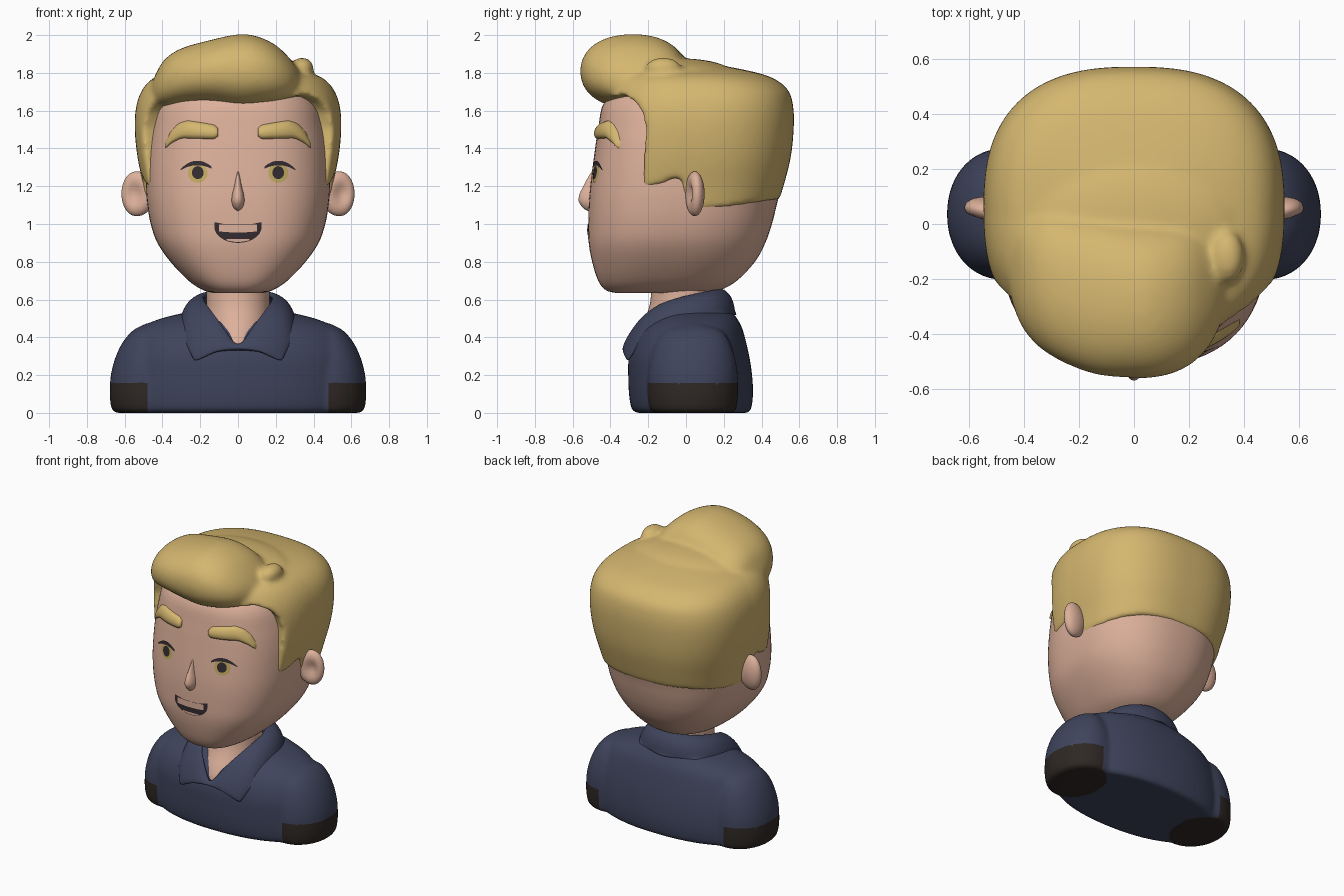
import bpy, bmesh, math
from math import sin, cos, pi, sqrt

if "Cube" in bpy.data.objects:
    bpy.data.objects.remove(bpy.data.objects["Cube"])


def mat(name, r, g, b):
    m = bpy.data.materials.new(name)
    m.diffuse_color = (r, g, b, 1)
    m.use_nodes = True
    m.node_tree.nodes["Principled BSDF"].inputs["Base Color"].default_value = m.diffuse_color
    return m


SKIN = mat("skin", .72, .435, .325)
HAIR = mat("blond hair", .66, .47, .16)
NAVY = mat("navy cloth", .050, .058, .108)
BROWN = mat("dark brown cuff", .028, .021, .018)
DARK = mat("dark lines", .033, .025, .030)
IRIS = mat("gold iris", .55, .41, .12)


def make(name, parts, mats, mirror=False, sharp=60):
    """Join (verts, faces) parts into one smooth object."""
    vs, fs = [], []
    for v, f in parts:
        o = len(vs)
        vs += v
        fs += [[i + o for i in q] for q in f]
    me = bpy.data.meshes.new(name)
    me.from_pydata(vs, [], fs)
    bm = bmesh.new()
    bm.from_mesh(me)
    bmesh.ops.remove_doubles(bm, verts=bm.verts, dist=1e-5)
    if all(e.is_manifold for e in bm.edges):
        bmesh.ops.recalc_face_normals(bm, faces=bm.faces)
    bm.to_mesh(me)
    bm.free()
    for m in mats:
        me.materials.append(m)
    me.polygons.foreach_set("use_smooth", [True] * len(me.polygons))
    me.set_sharp_from_angle(angle=math.radians(sharp))
    ob = bpy.data.objects.new(name, me)
    bpy.context.collection.objects.link(ob)
    if mirror:
        ob.modifiers.new("mirror", "MIRROR")
    return ob


def fuse(ob, size, steps):
    """Blend overlapping volumes into one soft surface."""
    rm = ob.modifiers.new("fuse", "REMESH")
    rm.mode, rm.voxel_size, rm.use_smooth_shade = "VOXEL", size, True
    sm = ob.modifiers.new("soften", "SMOOTH")
    sm.factor, sm.iterations = .5, steps


def sample(rows, u):
    """Smooth (cubic) interpolation through table rows."""
    last = len(rows) - 1
    i = min(int(u), last - 1)
    t = u - i
    out = []
    for p0, p1, p2, p3 in zip(rows[max(i - 1, 0)], rows[i], rows[i + 1], rows[min(i + 2, last)]):
        m1, m2 = (p2 - p0) / 2, (p3 - p1) / 2
        out.append((2*t**3 - 3*t*t + 1)*p1 + (t**3 - 2*t*t + t)*m1 + (3*t*t - 2*t**3)*p2 + (t**3 - t*t)*m2)
    return out


def u_at(rows, h):
    lo, hi = 0, len(rows) - 1
    for _ in range(30):
        mid = (lo + hi) / 2
        lo, hi = (mid, hi) if sample(rows, mid)[0] < h else (lo, mid)
    return lo


def lerp(table, x):
    for (a, p), (b, q) in zip(table, table[1:]):
        if x <= b:
            return p + (q - p) * max(0, (x - a) / (b - a))
    return table[-1][1]


def ring_point(row, th, n, front=None):
    """Superellipse point; the front half may have its own exponent."""
    h, x0, x1, y0, y1 = row
    n = front if front and cos(th) > 0 else n
    f = lambda v: math.copysign(abs(v) ** (2 / n), v)
    return ((x0 + x1) / 2 + (x1 - x0) / 2 * f(sin(th)), (y0 + y1) / 2 + (y1 - y0) / 2 * f(-cos(th)), h)


def skin_rings(nr, seg):
    return [[r*seg + k, r*seg + (k+1) % seg, (r+1)*seg + (k+1) % seg, (r+1)*seg + k]
            for r in range(nr - 1) for k in range(seg)]


def loft(rows, n=2.0, seg=48, sub=3, swap=False, front=None):
    """Superellipse loft; rows are (height, x0, x1, y0, y1)."""
    nr = (len(rows) - 1) * sub + 1
    vs = [ring_point(sample(rows, r / sub), 2*pi*k/seg, n, front) for r in range(nr) for k in range(seg)]
    if swap:
        vs = [(z, y, x) for x, y, z in vs]
    return vs, skin_rings(nr, seg) + [list(range(seg))[::-1], [(nr-1)*seg + k for k in range(seg)]]


def sym(rows, cx=0):
    return [(z, cx - w, cx + w, a, b) for z, w, a, b in rows]


def ellipsoid(c, r, warp=lambda x, y, z: (x, y, z)):
    n, m = 32, 17
    vs = [warp(sin(pi*j/(m-1))*cos(2*pi*i/n), sin(pi*j/(m-1))*sin(2*pi*i/n), -cos(pi*j/(m-1)))
          for j in range(m) for i in range(n)]
    return [tuple(c[k] + r[k]*v[k] for k in range(3)) for v in vs], skin_rings(m, n)


# Head and neck
head = sym([(.635, .13, -.37, .10), (.65, .185, -.425, .18), (.70, .262, -.465, .27), (.80, .358, -.497, .365),
            (.90, .427, -.515, .42), (1.0, .462, -.517, .455), (1.1, .48, -.515, .48), (1.2, .488, -.507, .503),
            (1.35, .486, -.488, .51), (1.5, .465, -.466, .49), (1.65, .42, -.43, .46), (1.74, .30, -.30, .33),
            (1.76, .02, -.02, .03)])
HN = 2.65
make("head", [loft(head, 2.35, 80, 4, False, HN)], [SKIN])
make("neck", [loft(sym([(.28, .09, -.275, .1), (.36, .13, -.288, .12), (.43, .155, -.262, .14),
                        (.5, .165, -.22, .15), (.58, .167, -.19, .15), (.72, .167, -.18, .15)]))], [SKIN])
make("nose", [loft(sym([(1.07, .006, -.52, -.45), (1.085, .024, -.545, -.45), (1.12, .034, -.568, -.45),
                        (1.16, .030, -.563, -.45), (1.2, .020, -.543, -.45), (1.25, .011, -.517, -.45),
                        (1.29, .004, -.49, -.45)]), 2, 24)], [SKIN])


# Ears, cupped on the front side
def cup(x, y, z):
    d = math.exp(-((x - .25)**2 + z*z) / .22)
    return x, y + (.75 * d if y < 0 else 0) + .25 * x, z * (1 + .12 * x)


make("ear", [ellipsoid((.525, .045, 1.16), (.092, .052, .118), cup)], [SKIN], True)

# Hair: cap above a hairline, swept quiff and a small curl fused together
cap = sym([(1.0, .465, -.50, .452), (1.1, .482, -.50, .484), (1.2, .50, -.49, .516), (1.35, .532, -.48, .554),
           (1.5, .547, -.465, .57), (1.62, .54, -.45, .568), (1.71, .508, -.425, .54), (1.775, .445, -.39, .455),
           (1.815, .335, -.31, .315), (1.847, .18, -.2, .13), (1.862, .01, -.06, -.04)])
CN, SEG, ROWS = 2.55, 180, 32
hairline = [(-.47, 1.67), (-.36, 1.68), (-.30, 1.65), (-.25, 1.60), (-.215, 1.50), (-.21, 1.22), (-.19, 1.19),
            (-.1, 1.21), (0, 1.26), (.05, 1.1), (.1, 1.07), (.3, 1.09), (.5, 1.12), (.6, 1.13)]
rings = []
for k in range(SEG):
    th = 2*pi*k/SEG
    ub = u_at(cap, lerp(hairline, ring_point(cap[4], th, CN)[1]))
    col = [ring_point(sample(cap, ub + (len(cap)-1-ub)*r/ROWS), th, CN) for r in range(ROWS + 1)]
    x, y, z = col[0]
    rings.append([(0, .03, 1.4), (x*.84, y*.84, z)] + col)
nr = ROWS + 3
cap_part = ([rings[k][r] for r in range(nr) for k in range(SEG)],
            skin_rings(nr, SEG) + [[(nr-1)*SEG + k for k in range(SEG)]])
quiff = [(x, cz - rz, cz + rz, cy - ry, cy + ry) for x, cy, cz, ry, rz in [
    (-.465, -.15, 1.71, .02, .01), (-.44, -.165, 1.715, .13, .07), (-.39, -.19, 1.745, .21, .125),
    (-.3, -.22, 1.78, .26, .15), (-.15, -.262, 1.803, .282, .17), (0, -.28, 1.808, .279, .196),
    (.1, -.28, 1.806, .274, .188), (.2, -.265, 1.79, .25, .157), (.28, -.245, 1.765, .19, .105),
    (.33, -.22, 1.745, .1, .05), (.345, -.21, 1.74, .02, .01)]]
hair = make("hair", [cap_part, loft(quiff, 2.2, 48, 4, True),
                     ellipsoid((0, .0, 1.78), (.38, .26, .095)),
                     ellipsoid((.34, -.12, 1.825), (.062, .096, .058))], [HAIR])
fuse(hair, .013, 20)


# Face details: strips laid on the face between a lower and an upper curve
def face_y(x, z):
    _, x0, x1, y0, y1 = sample(head, u_at(head, z))
    return (y0 + y1)/2 - (y1 - y0)/2 * (1 - abs(x / x1)**HN)**(1 / HN)


def strip(name, xa, xb, lo, hi, m, off=.004, bulge=0, mirror=True, n=20, rows=6):
    vs = []
    for i in range(n + 1):
        p = i / n
        x = xa + (xb - xa) * (1 - cos(pi*p)) / 2
        for j in range(rows + 1):
            q = (1 - cos(pi*j/rows)) / 2
            z = lo(x) + (hi(x) - lo(x)) * q
            lift = off + bulge * max(0, sin(pi*p)) ** .25 * sqrt(max(0, 1 - (2*q - 1)**2))
            vs.append((x, face_y(x, z) - lift, z))
    w = rows + 1
    fs = [[i*w + j, (i+1)*w + j, (i+1)*w + j + 1, i*w + j + 1] for i in range(n) for j in range(rows)]
    make(name, [(vs, fs)], [m], mirror)


def disc(name, cx, cz, rx, rz, m, off):
    h = lambda x: rz * sqrt(max(0, 1 - ((x - cx)/rx)**2))
    strip(name, cx - rx, cx + rx, lambda x: cz - h(x), lambda x: cz + h(x), m, off)


brow_lo = [(.105, 1.465), (.125, 1.45), (.22, 1.452), (.30, 1.455), (.35, 1.43), (.385, 1.40)]
brow_hi = [(.105, 1.505), (.125, 1.525), (.20, 1.538), (.27, 1.548), (.32, 1.53), (.36, 1.485), (.385, 1.43)]
strip("eyebrow", .105, .385, lambda x: lerp(brow_lo, x), lambda x: lerp(brow_hi, x), HAIR, .0, .028)
disc("iris", .213, 1.27, .052, .052, IRIS, .003)
disc("pupil", .213, 1.272, .031, .034, DARK, .006)
lash_hi = lambda x: 1.335 - 5.5 * (x - .215)**2
strip("eyelash", .14, .305, lambda x: lash_hi(x) - .024 + 2.2*(x - .215)**2, lash_hi, DARK, .007)
arc = lambda d, w: lambda x: d * sqrt(max(0, 1 - (x / w)**2))
strip("mouth", -.125, .125, lambda x: .985 - arc(.085, .125)(x), lambda x: .985 + .2*abs(x), DARK, .003, mirror=False)
strip("upper_teeth", -.1, .1, lambda x: .955 + .6*x*x, lambda x: .998, SKIN, .008, mirror=False)
strip("tongue", -.06, .06, lambda x: .905 + 2.6*x*x, lambda x: .92, SKIN, .006, mirror=False)

# Shirt: body and both sleeves fused, then dark cuffs marked by height and side
body = loft(sym([(.0, .58, -.26, .328), (.02, .60, -.288, .345), (.1, .61, -.302, .355), (.2, .61, -.306, .35),
                 (.3, .60, -.303, .335), (.4, .56, -.272, .312), (.46, .50, -.225, .293), (.502, .40, -.17, .268),
                 (.535, .25, -.12, .235), (.55, .06, -.05, .1)]), 2.2, 64)
sleeve = [(0, .17, -.165, .245), (.015, .195, -.19, .265), (.08, .207, -.202, .274), (.155, .206, -.203, .275),
          (.22, .198, -.2, .272), (.3, .175, -.186, .258), (.38, .135, -.155, .23), (.44, .08, -.1, .18),
          (.475, .01, .02, .06)]
shirt = make("shirt", [body, loft(sym(sleeve, .472), 2.1), loft(sym(sleeve, -.472), 2.1)], [NAVY])
fuse(shirt, .011, 16)
me = bpy.data.meshes.new_from_object(shirt.evaluated_get(bpy.context.evaluated_depsgraph_get()))
shirt.modifiers.clear()
shirt.data = me
me.materials.clear()
me.materials.append(NAVY)
me.materials.append(BROWN)
for p in me.polygons:
    c = p.center
    side = abs(c.x) > .48 and -.21 < c.y < .28
    under = c.z < .012 and ((abs(c.x) - .50) / .17)**2 + ((c.y - .04) / .21)**2 < 1
    p.material_index = int(c.z < .155 and side or under)

# Folded collar: inner edge, rounded fold and outer edge, from front to back
inner = [(0, -.303, .335), (.05, -.28, .415), (.11, -.235, .505), (.168, -.13, .58), (.185, 0, .615),
         (.14, .13, .645), (0, .19, .655)]
outer = [(0, -.318, .335), (.12, -.332, .325), (.235, -.312, .258), (.298, -.225, .415), (.31, .02, .51),
         (.235, .205, .515), (0, .275, .515)]
vs = []
for i, (a, b) in enumerate(zip(inner, outer)):
    k = min(1, i / 3)
    mid = [(p + q) / 2 for p, q in zip(a, b)]
    r = math.hypot(mid[0], mid[1])
    vs += [a, (mid[0] + .022*k*mid[0]/r, mid[1] + .022*k*mid[1]/r, mid[2] + .035*k), b]
fs = [[i*3 + j, i*3 + j + 1, i*3 + j + 4, i*3 + j + 3] for i in range(6) for j in range(2)]
collar = make("collar", [(vs, fs)], [NAVY], True, 180)
so = collar.modifiers.new("thickness", "SOLIDIFY")
so.thickness, so.offset, so.edge_crease_rim = .035, 0, .5
ss = collar.modifiers.new("round", "SUBSURF")
ss.levels = ss.render_levels = 3
